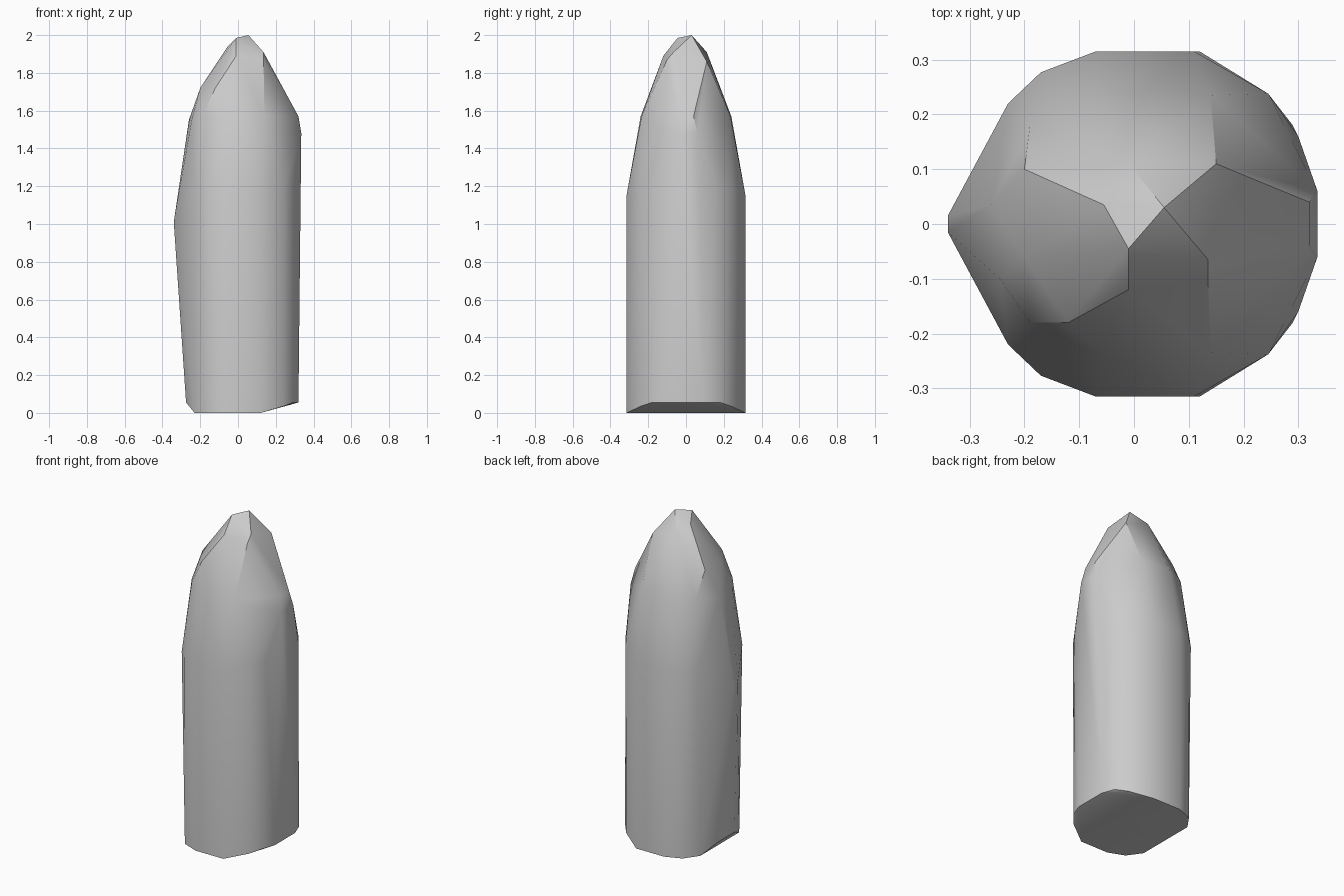
import bpy
import bmesh
import math

default_cube = bpy.data.objects.get("Cube")
if default_cube:
    bpy.data.objects.remove(default_cube, do_unlink=True)


def make_material(name, colour):
    material = bpy.data.materials.new(name)
    material.use_nodes = True
    material.diffuse_color = colour
    shader = material.node_tree.nodes["Principled BSDF"]
    shader.inputs["Base Color"].default_value = colour
    return material


def add_level(mesh, height, outline, mirrored=False):
    """Add the corners of one level, optionally mirrored front to back."""
    for x, y in outline:
        mesh.verts.new((x, y, height))
        if mirrored and y:
            mesh.verts.new((x, -y, height))


def add_corners(mesh, corners):
    for corner in corners:
        mesh.verts.new(corner)


def finish(mesh, name, material, crease_angle):
    """Wrap the corners in a faceted skin and make a softly shaded object."""
    hull = bmesh.ops.convex_hull(mesh, input=mesh.verts)
    unused = {item for item in hull["geom_interior"] + hull["geom_unused"]
              if isinstance(item, bmesh.types.BMVert)}
    bmesh.ops.delete(mesh, geom=list(unused), context='VERTS')
    bmesh.ops.dissolve_limit(mesh, angle_limit=math.radians(1),
                             verts=mesh.verts, edges=mesh.edges)
    bmesh.ops.recalc_face_normals(mesh, faces=mesh.faces)
    data = bpy.data.meshes.new(name)
    mesh.to_mesh(data)
    mesh.free()
    data.materials.append(material)
    body = bpy.data.objects.new(name, data)
    bpy.context.collection.objects.link(body)
    bpy.ops.object.select_all(action='DESELECT')
    body.select_set(True)
    bpy.context.view_layer.objects.active = body
    bpy.ops.object.shade_smooth_by_angle(angle=math.radians(crease_angle))
    return body


stone_grey = make_material("stone grey", (0.6, 0.6, 0.6, 1))
mesh = bmesh.new()

# Flat base, cut off straight on the right half
base = [(.12, .315), (-.07, .315), (-.17, .275), (-.23, .19)]
add_level(mesh, 0, base, mirrored=True)

# Slanted underside and lower rim
add_level(mesh, .055, [(.32, .1), (.29, .18), (-.275, .08)], mirrored=True)
add_level(mesh, .035, [(.24, .24)], mirrored=True)

# Shaft, widest on the left at mid height
add_level(mesh, 1.01, [(-.34, .015)], mirrored=True)
shoulder = [(.11, .315), (-.07, .315), (-.17, .277), (-.23, .22)]
add_level(mesh, 1.15, shoulder, mirrored=True)
add_level(mesh, 1.2, [(.245, .238), (.3, .16)], mirrored=True)
add_level(mesh, 1.48, [(.335, .06)], mirrored=True)

# Tapering upper body
add_level(mesh, 1.57, [(.32, .04), (.14, .235), (-.06, .24), (-.19, .18)],
          mirrored=True)
add_level(mesh, 1.55, [(-.26, .035), (-.245, -.1)])
add_level(mesh, 1.72, [(-.2, -.06), (-.2, .1), (-.12, -.18)])

# Chipped point with one broad slanted facet
add_corners(mesh, [
    (.055, .03, 2), (-.01, -.045, 1.985), (-.055, .035, 1.94),
    (-.01, .11, 1.91), (-.01, -.12, 1.89), (.135, -.065, 1.91),
    (.135, -.1, 1.87), (.15, .11, 1.86),
])

finish(mesh, "pointed_shaft", stone_grey, crease_angle=30)
